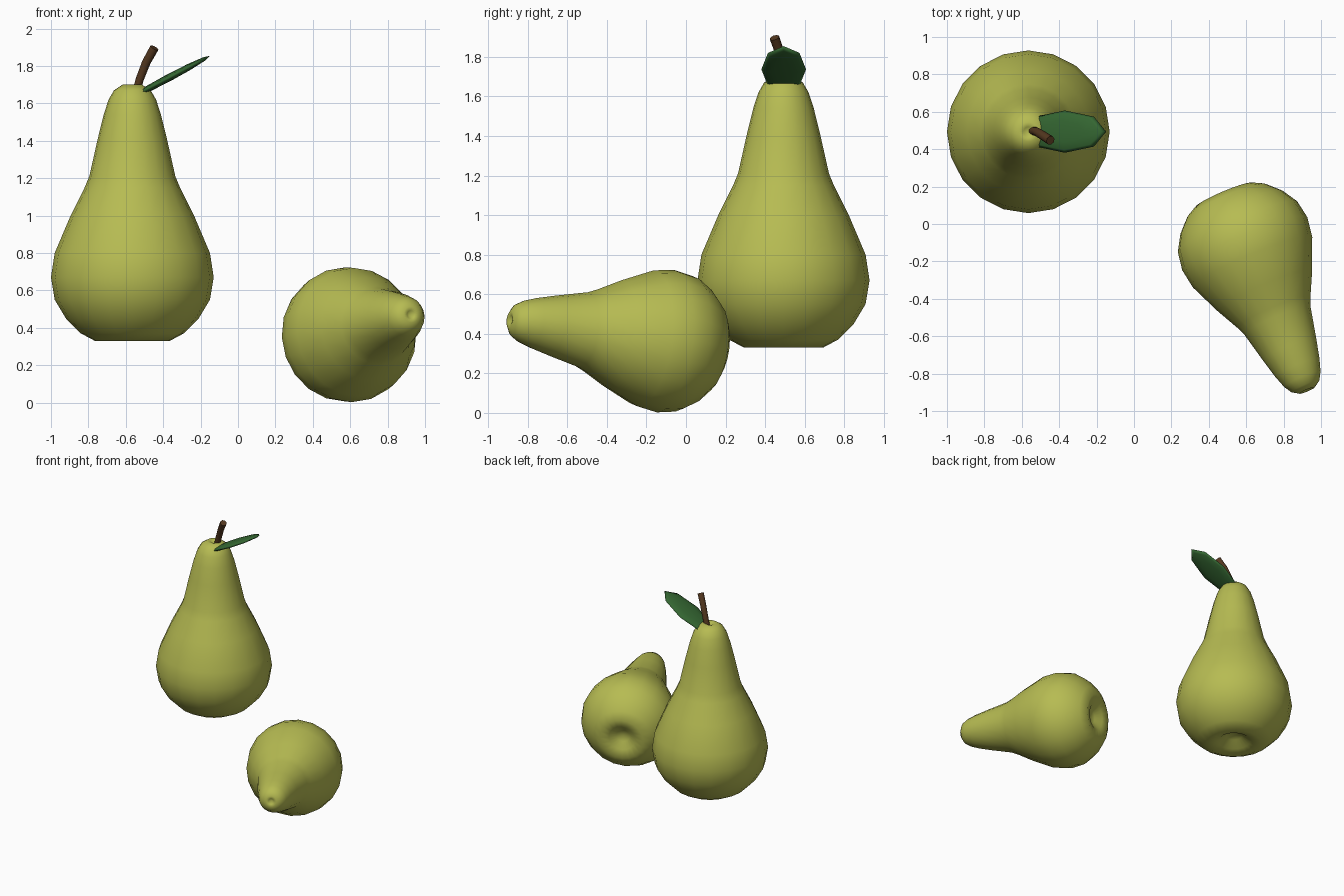
import bpy, bmesh, math
from mathutils import Vector, Matrix

if "Cube" in bpy.data.objects:
    bpy.data.objects.remove(bpy.data.objects["Cube"])


def material(name, rgb):
    m = bpy.data.materials.new(name)
    m.diffuse_color = (*rgb, 1)
    m.use_nodes = True
    m.node_tree.nodes["Principled BSDF"].inputs["Base Color"].default_value = m.diffuse_color
    return m


PEAR = material("pear_green", (0.47, 0.50, 0.085))
STEM = material("stem_brown", (0.09, 0.04, 0.014))
LEAF = material("leaf_green", (0.035, 0.135, 0.032))


def finish(bm, name, mat, matrix):
    bmesh.ops.recalc_face_normals(bm, faces=bm.faces)
    bm.transform(matrix)
    for f in bm.faces:
        f.smooth = True
    me = bpy.data.meshes.new(name)
    bm.to_mesh(me)
    bm.free()
    me.materials.append(mat)
    ob = bpy.data.objects.new(name, me)
    bpy.context.collection.objects.link(ob)
    return ob


# pear profile (radius, height), dimpled at both ends; height 0 = widest ring
PROFILE = [(0, -0.26), (0.06, -0.275), (0.12, -0.32), (0.20, -0.34),
           (0.275, -0.30), (0.355, -0.22), (0.415, -0.12), (0.435, 0),
           (0.415, 0.13), (0.33, 0.33), (0.255, 0.48), (0.23, 0.54),
           (0.185, 0.74), (0.153, 0.87), (0.127, 0.95), (0.098, 1.0),
           (0.052, 1.03), (0.026, 1.025), (0, 1.0)]


def pear(name, matrix):
    bm = bmesh.new()
    vs = [bm.verts.new((r, 0, z)) for r, z in PROFILE]
    edges = [bm.edges.new(p) for p in zip(vs, vs[1:])]
    bmesh.ops.spin(bm, geom=vs + edges, axis=(0, 0, 1), cent=(0, 0, 0),
                   angle=2 * math.pi, steps=20, use_duplicate=False)
    bmesh.ops.remove_doubles(bm, verts=bm.verts, dist=0.0005)
    return finish(bm, name, PEAR, matrix)


# standing pear and lying pear
pear("standing_pear", Matrix.Translation((-0.565, 0.493, 0.67)))
axis = Vector((0.34, -0.80, 0.11))
pear("lying_pear", Matrix.Translation((0.592, -0.105, 0.363))
     @ axis.to_track_quat('Z', 'Y').to_matrix().to_4x4()
     @ Matrix.Scale(0.835, 4))

# stem: tapered tube along a gently bent path
path = [Vector(p) for p in ((-0.55, 0.50, 1.64), (-0.525, 0.495, 1.73),
                            (-0.49, 0.475, 1.82), (-0.447, 0.447, 1.897))]
bm = bmesh.new()
rings = []
for i, p in enumerate(path):
    d = path[min(i + 1, 3)] - path[max(i - 1, 0)]
    q = d.to_track_quat('Z', 'Y')
    r = 0.022 + 0.001 * i
    rings.append([bm.verts.new(p + q @ Vector((r * math.cos(a), r * math.sin(a), 0)))
                  for a in (k * math.tau / 8 for k in range(8))])
for a, b in zip(rings, rings[1:]):
    for k in range(8):
        bm.faces.new((a[k], a[(k + 1) % 8], b[(k + 1) % 8], b[k]))
bm.faces.new(rings[0])
bm.faces.new(rings[-1])
stem = finish(bm, "stem", STEM, Matrix.Identity(4))
bpy.context.view_layer.objects.active = stem
stem.select_set(True)
bpy.ops.object.shade_smooth_by_angle(angle=math.radians(50))

# leaf: flattened low-poly ellipsoid, tilted up, inner end tucked into the pear
bm = bmesh.new()
bmesh.ops.create_uvsphere(bm, u_segments=8, v_segments=6, radius=1)
finish(bm, "leaf", LEAF, Matrix.Translation((-0.37, 0.494, 1.737))
       @ Matrix.Rotation(math.radians(-28), 4, 'Y')
       @ Matrix.Diagonal((0.25, 0.113, 0.02, 1)))
